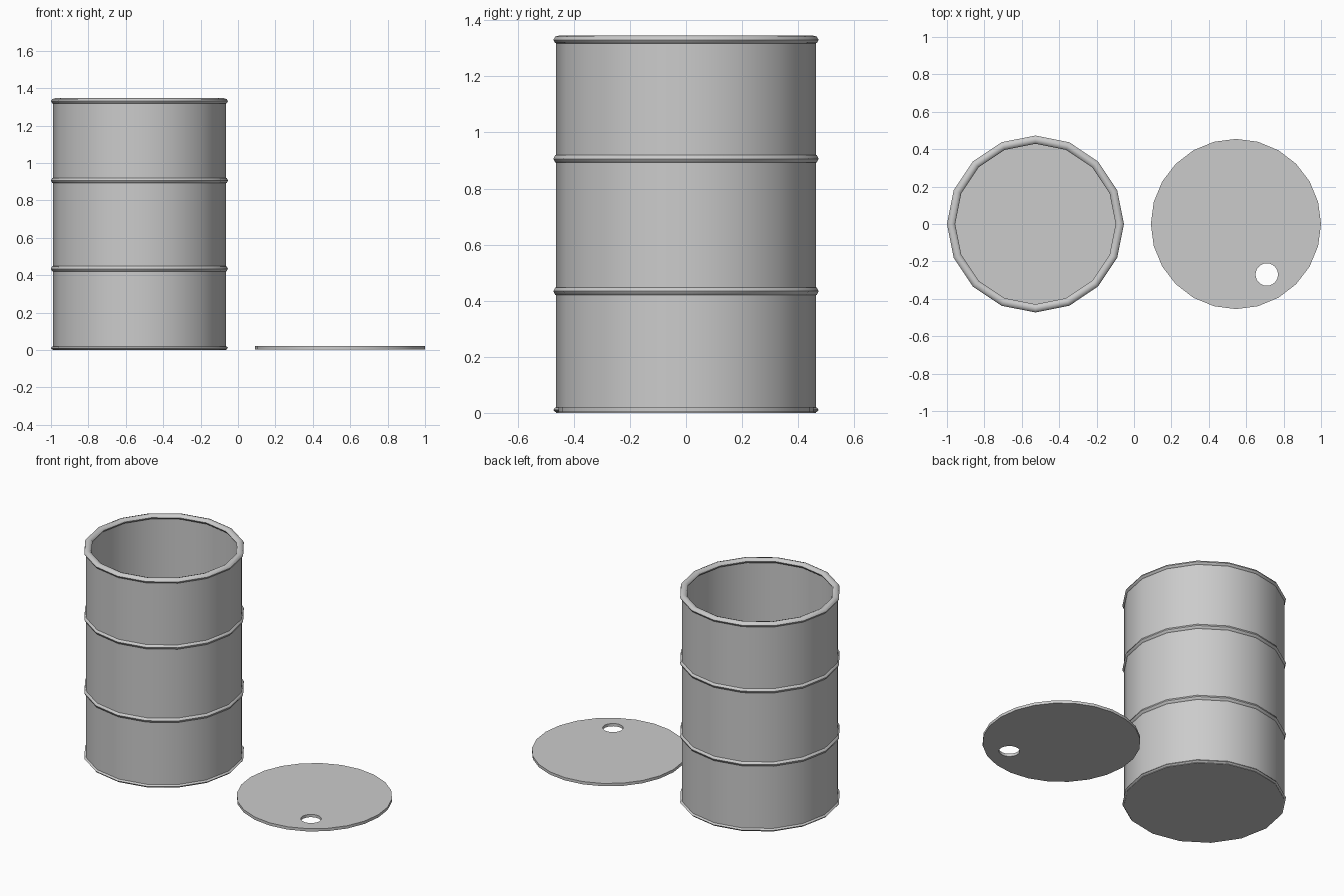
import bpy, bmesh
from math import cos, sin, pi, radians

if "Cube" in bpy.data.objects:
    bpy.data.objects.remove(bpy.data.objects["Cube"])

BARREL_X = -0.527
SIDES = 16


def finish(bm, name, loc):
    bmesh.ops.recalc_face_normals(bm, faces=bm.faces[:])
    mesh = bpy.data.meshes.new(name)
    bm.to_mesh(mesh)
    bm.free()
    obj = bpy.data.objects.new(name, mesh)
    bpy.context.collection.objects.link(obj)
    obj.location = loc
    bpy.ops.object.select_all(action='DESELECT')
    obj.select_set(True)
    bpy.context.view_layer.objects.active = obj
    bpy.ops.object.shade_smooth_by_angle(angle=radians(50))
    return obj


def lathe(name, profile, closed=False):
    """Revolve (radius, z) points around the barrel axis; open ends get caps."""
    bm = bmesh.new()
    loops = []
    for r, z in profile:
        loops.append([bm.verts.new((r * cos(2 * pi * i / SIDES), r * sin(2 * pi * i / SIDES), z))
                      for i in range(SIDES)])
    pairs = list(zip(loops, loops[1:]))
    if closed:
        pairs.append((loops[-1], loops[0]))
    else:
        bm.faces.new(loops[0])
        bm.faces.new(loops[-1])
    for a, b in pairs:
        for i in range(SIDES):
            j = (i + 1) % SIDES
            bm.faces.new((a[i], a[j], b[j], b[i]))
    return finish(bm, name, (BARREL_X, 0, 0))


def ring(name, z, half_height, radius=0.451, half_width=0.022, seg=8):
    section = [(radius + half_width * cos(2 * pi * k / seg), z + half_height * sin(2 * pi * k / seg))
               for k in range(seg)]
    return lathe(name, section, closed=True)


# Open drum: outer wall, inner wall and floor
lathe("drum_body", [(0.463, 0.0), (0.463, 1.335), (0.455, 1.335), (0.455, 0.008)])

# Rolled rims and stiffening hoops
ring("bottom_rim", 0.011, 0.011)
ring("lower_hoop", 0.434, 0.018)
ring("upper_hoop", 0.906, 0.018)
ring("top_rim", 1.33, 0.016)

# Loose lid with a filler hole
bm = bmesh.new()
bmesh.ops.create_circle(bm, segments=24, radius=0.455)
hole = bmesh.ops.create_circle(bm, segments=24, radius=0.06)["verts"]
bmesh.ops.translate(bm, verts=hole, vec=(0.165, -0.27, 0))
bmesh.ops.triangle_fill(bm, edges=bm.edges[:], use_beauty=True)
top = bmesh.ops.extrude_face_region(bm, geom=bm.faces[:], use_keep_orig=True)["geom"]
bmesh.ops.translate(bm, verts=[g for g in top if isinstance(g, bmesh.types.BMVert)], vec=(0, 0, 0.018))
finish(bm, "lid", (0.545, 0, 0.003))
